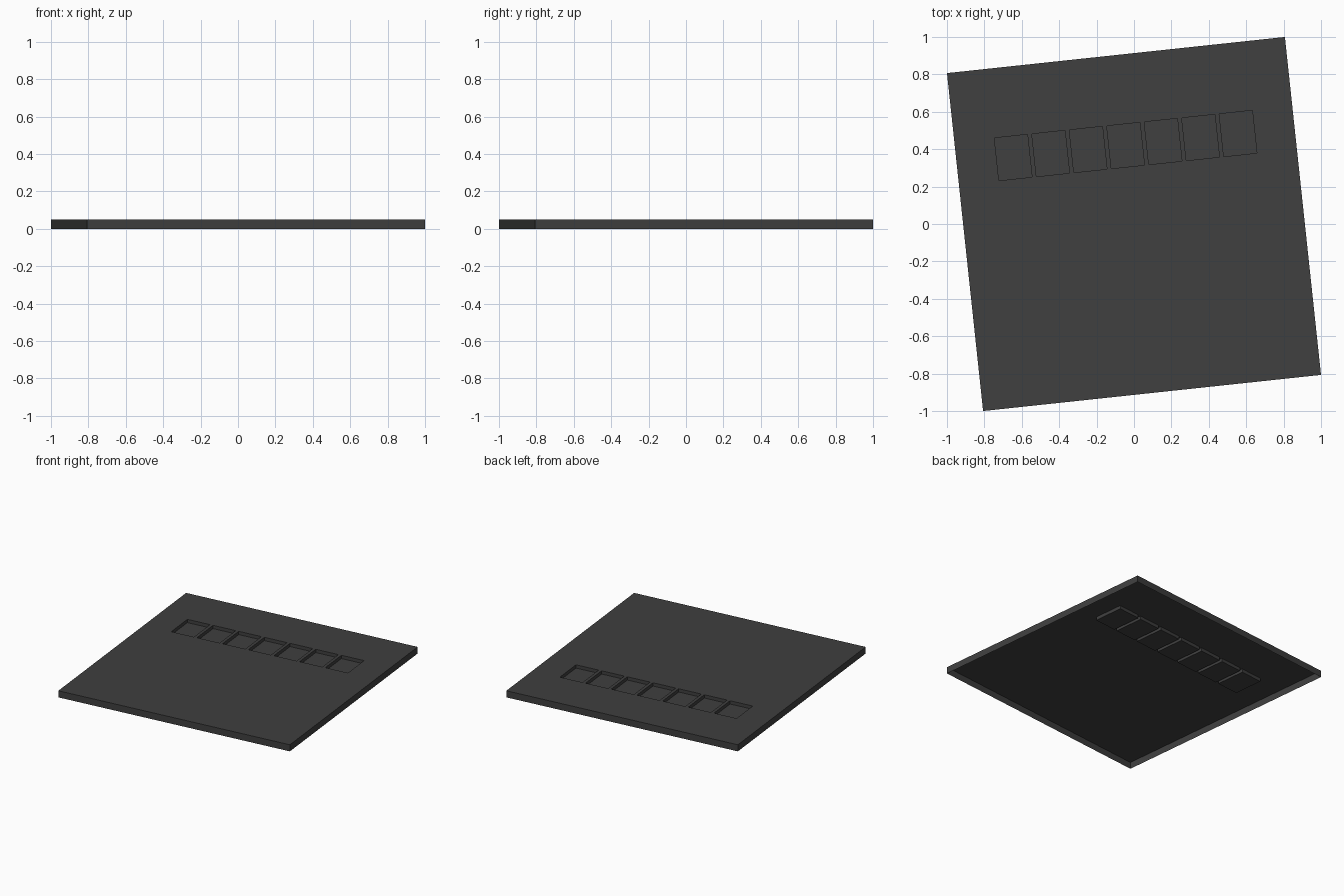
import bpy, bmesh, math
from mathutils import Matrix

if "Cube" in bpy.data.objects:
    bpy.data.objects.remove(bpy.data.objects["Cube"])

HALF, TOP, DEPTH = 0.9085, 0.05, 0.025
PITCH, POCKET_W, POCKET_H, POCKET_Y = 0.2015, 0.178, 0.229, 0.422
COUNT = 7

# Grid lines of the top sheet, with cells matching the row of pockets
xs = [-HALF]
for i in range(COUNT):
    c = (i - (COUNT - 1) / 2) * PITCH
    xs += [c - POCKET_W / 2, c + POCKET_W / 2]
xs.append(HALF)
ys = [-HALF, POCKET_Y - POCKET_H / 2, POCKET_Y + POCKET_H / 2, HALF]

bm = bmesh.new()
v = [[bm.verts.new((x, y, TOP)) for y in ys] for x in xs]
pockets = []
for i in range(len(xs) - 1):
    for j in range(len(ys) - 1):
        f = bm.faces.new((v[i][j], v[i + 1][j], v[i + 1][j + 1], v[i][j + 1]))
        if j == 1 and i % 2 == 1:
            pockets.append(f)
rim = [e for e in bm.edges if e.is_boundary]

# Outer skirt, open underneath
ext = bmesh.ops.extrude_edge_only(bm, edges=rim)
for g in ext["geom"]:
    if isinstance(g, bmesh.types.BMVert):
        g.co.z = 0

# Sunken pockets
for f in pockets:
    floor = bmesh.ops.extrude_discrete_faces(bm, faces=[f])["faces"][0]
    for p in floor.verts:
        p.co.z = TOP - DEPTH

# Consistent outward normals, merged flat faces, slight turn in plan
bmesh.ops.recalc_face_normals(bm, faces=bm.faces[:])
if sum(f.normal.z * f.calc_area() for f in bm.faces) < 0:
    bmesh.ops.reverse_faces(bm, faces=bm.faces[:])
bmesh.ops.dissolve_limit(bm, angle_limit=0.01, verts=bm.verts[:], edges=bm.edges[:])
bm.transform(Matrix.Rotation(math.radians(6.1), 4, 'Z'))

mesh = bpy.data.meshes.new("slotted_panel")
bm.to_mesh(mesh)
bm.free()
panel = bpy.data.objects.new("slotted_panel", mesh)
bpy.context.collection.objects.link(panel)

mat = bpy.data.materials.new("dark_grey")
mat.diffuse_color = (0.05, 0.05, 0.05, 1)
mat.use_nodes = True
mat.node_tree.nodes["Principled BSDF"].inputs["Base Color"].default_value = mat.diffuse_color
mesh.materials.append(mat)
